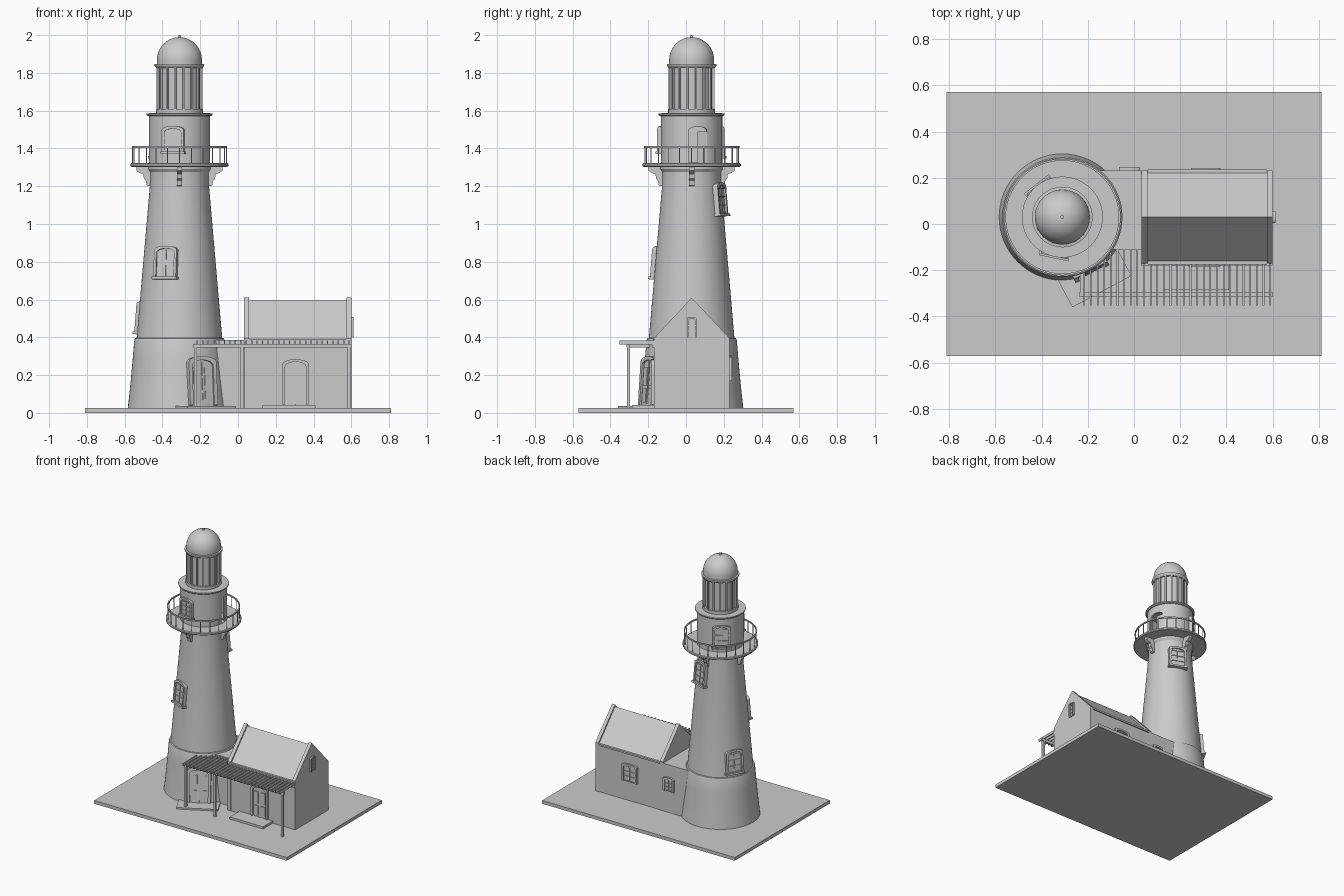
import bpy, bmesh, math
from mathutils import Matrix, Vector

if "Cube" in bpy.data.objects:
    bpy.data.objects.remove(bpy.data.objects["Cube"])

CX, CY = -0.31, 0.03          # tower axis


def finish(name, bm, smooth=False, mat=None):
    bmesh.ops.recalc_face_normals(bm, faces=bm.faces[:])
    me = bpy.data.meshes.new(name)
    bm.to_mesh(me)
    bm.free()
    ob = bpy.data.objects.new(name, me)
    bpy.context.collection.objects.link(ob)
    if mat is not None:
        ob.matrix_world = mat
    if smooth:
        bpy.ops.object.select_all(action='DESELECT')
        ob.select_set(True)
        bpy.context.view_layer.objects.active = ob
        bpy.ops.object.shade_smooth_by_angle(angle=math.radians(30))
    return ob


def add_box(bm, x0, x1, y0, y1, z0, z1, m=Matrix()):
    t = Matrix.Translation(((x0 + x1) / 2, (y0 + y1) / 2, (z0 + z1) / 2))
    s = Matrix.Diagonal((x1 - x0, y1 - y0, z1 - z0, 1))
    bmesh.ops.create_cube(bm, size=1, matrix=m @ t @ s)


def box(name, *b, mat=None):
    bm = bmesh.new()
    add_box(bm, *b)
    return finish(name, bm, mat=mat)


def lathe(name, prof, seg=64, closed=False):
    """Spin (radius, z) points round the tower axis."""
    bm = bmesh.new()
    vs = [bm.verts.new((r, 0, z)) for r, z in prof]
    n = len(vs)
    es = [bm.edges.new((vs[i], vs[(i + 1) % n])) for i in range(n if closed else n - 1)]
    bmesh.ops.spin(bm, geom=vs + es, axis=(0, 0, 1), cent=(0, 0, 0),
                   angle=2 * math.pi, steps=seg, use_duplicate=False)
    bmesh.ops.remove_doubles(bm, verts=bm.verts[:], dist=1e-5)
    return finish(name, bm, True, Matrix.Translation((CX, CY, 0)))


def add_prism(bm, pts, vec):
    f = bm.faces.new([bm.verts.new(p) for p in pts])
    g = bmesh.ops.extrude_face_region(bm, geom=[f], use_keep_orig=True)
    bmesh.ops.translate(bm, vec=vec, verts=[v for v in g['geom'] if isinstance(v, bmesh.types.BMVert)])


def arch(w, h, rise, y, z0=0.0, n=10):
    """Arched outline in the xz plane, open end at the bottom."""
    pts = [Vector((-w / 2, y, z0))]
    for i in range(n + 1):
        a = math.pi * (1 - i / n)
        pts.append(Vector((w / 2 * math.cos(a), y, h - rise + rise * math.sin(a))))
    return pts + [Vector((w / 2, y, z0))]


def place(az, r, z, tilt=0.0):
    a = math.radians(az)
    return (Matrix.Translation((CX + r * math.cos(a), CY + r * math.sin(a), z))
            @ Matrix.Rotation(a + math.pi / 2, 4, 'Z') @ Matrix.Rotation(-tilt, 4, 'X'))


def opening(name, mat, w, h, rise=0.02, f=0.014, door=False, sill=True):
    """Arched frame, inset leaf, glazing bars or door panels, and a sill."""
    bm = bmesh.new()
    o, i = arch(w + 2 * f, h + f, rise, -0.014), arch(w, h, rise, -0.014)
    for k in range(len(o) - 1):
        add_prism(bm, [o[k], o[k + 1], i[k + 1], i[k]], (0, 0.035, 0))
    bmesh.ops.remove_doubles(bm, verts=bm.verts[:], dist=1e-5)
    add_prism(bm, arch(w, h, rise, -0.003), (0, 0.02, 0))
    s = h - rise
    add_box(bm, -0.003, 0.003, -0.008, 0, 0, h - 0.002)
    if door:
        for sx in (-1, 1):
            for a, b in ((0.06, 0.42), (0.5, 0.95)):
                x = sorted((sx * w * 0.1, sx * w * 0.42))
                add_box(bm, x[0], x[1], -0.008, 0, a * s, b * s)
    else:
        for t in (0.0, 1 / 3, 2 / 3, 1.0):
            add_box(bm, -w / 2, w / 2, -0.008, 0, t * s, t * s + 0.005)
    if sill:
        add_box(bm, -w / 2 - f - 0.006, w / 2 + f + 0.006, -0.022, 0.02, -0.014, 0)
    return finish(name, bm, mat=mat)


# Ground slab
box("ground_slab", -0.81, 0.81, -0.57, 0.57, 0, 0.025)

# Tower: flared plinth and tapering shaft
lathe("tower_base", [(0, 0.02), (0.274, 0.02), (0.265, 0.1), (0.256, 0.19), (0.247, 0.29),
                     (0.239, 0.385), (0.235, 0.395), (0.22, 0.398)])
lathe("tower_shaft", [(0.227, 0.39), (0.155, 1.22), (0.155, 1.275), (0.165, 1.29), (0.165, 1.306)])

# Gallery deck, rail and brackets
lathe("gallery_deck", [(0, 1.303), (0.255, 1.303), (0.26, 1.308), (0.26, 1.318), (0.255, 1.322), (0, 1.322)])
lathe("gallery_rail", [(0.244, 1.403), (0.252, 1.403), (0.252, 1.413), (0.244, 1.413)], closed=True)
bm = bmesh.new()
for k in range(24):
    m = Matrix.Rotation(k * math.tau / 24, 4, 'Z') @ Matrix.Translation((0.248, 0, 1.362))
    bmesh.ops.create_cone(bm, cap_ends=True, segments=6, radius1=0.003, radius2=0.003, depth=0.09, matrix=m)
finish("gallery_balusters", bm, mat=Matrix.Translation((CX, CY, 0)))
bm = bmesh.new()
prof = [(0.13, 1.305), (0.228, 1.305), (0.228, 1.282), (0.212, 1.27), (0.192, 1.265),
        (0.188, 1.24), (0.178, 1.23), (0.174, 1.205), (0.165, 1.2), (0.13, 1.2)]
for k in range(4):
    m = Matrix.Rotation(k * math.pi / 2, 4, 'Z')
    add_prism(bm, [m @ Vector((r, -0.014, z)) for r, z in prof], m @ Vector((0, 0.028, 0)))
finish("gallery_brackets", bm, mat=Matrix.Translation((CX, CY, 0)))

# Watch room: hollow drum with an open doorway
room = lathe("watch_room", [(0.162, 1.315), (0.162, 1.575), (0.145, 1.575), (0.145, 1.315)], closed=True)
bm = bmesh.new()
add_prism(bm, arch(0.1, 0.19, 0.02, -0.05), (0, 0.1, 0))
cutter = finish("doorway_cutter", bm, mat=place(12, 0.16, 1.325))
cutter.hide_render = True
cutter.hide_viewport = True
mod = room.modifiers.new("doorway", 'BOOLEAN')
mod.object = cutter
mod.solver = 'EXACT'
box("watch_room_door", 0.0, 0.05, -0.004, 0.004, 0.0, 0.165, mat=place(12, 0.15, 1.325))
lathe("watch_room_cornice", [(0, 1.572), (0.168, 1.572), (0.175, 1.578), (0.175, 1.586), (0, 1.59)])
opening("watch_room_window_front", place(-102, 0.16, 1.385), 0.09, 0.12)
opening("watch_room_window_back", place(128, 0.16, 1.36), 0.095, 0.15)

# Lantern with mullions, and dome with finial
lathe("lantern_glass", [(0.112, 1.58), (0.112, 1.84)], 48)
lathe("lantern_foot", [(0.108, 1.585), (0.124, 1.585), (0.124, 1.61), (0.108, 1.61)], 48, True)
lathe("lantern_ring", [(0.1, 1.825), (0.122, 1.825), (0.131, 1.838), (0.131, 1.846), (0.1, 1.85)], 48, True)
bm = bmesh.new()
for k in range(16):
    add_box(bm, 0.105, 0.123, -0.005, 0.005, 1.59, 1.835, Matrix.Rotation((k + .5) * math.tau / 16, 4, 'Z'))
finish("lantern_mullions", bm, mat=Matrix.Translation((CX, CY, 0)))
dome = [(0.119 * math.cos(a), 1.868 + 0.121 * math.sin(a)) for a in [i * math.pi / 28 for i in range(14)]]
lathe("dome", [(0.119, 1.842)] + dome + [(0.008, 1.988), (0.008, 1.998), (0, 2.0)], 48)

# Tower windows, entrance door and its step
for name, az, z in (("front", -112, 0.72), ("back", 69, 1.055), ("side", 151, 0.43)):
    opening("tower_window_" + name, place(az, 0.227 - 0.0867 * (z - 0.39), z, 0.086), 0.1, 0.15)
opening("tower_door", place(-62, 0.265, 0.04, 0.07), 0.125, 0.24, 0.03, 0.02, True, False)
box("tower_door_step", -0.145, 0.145, -0.365, -0.1, 0.02, 0.037,
    mat=Matrix.Translation((CX, CY, 0)) @ Matrix.Rotation(math.radians(28), 4, 'Z'))

# Cottage body, gable parapets, eaves and link block
def gable(name, x0, x1, y0, y1, eave, ridge):
    b = bmesh.new()
    add_prism(b, [(x0, y0, 0.02), (x0, y1, 0.02), (x0, y1, eave), (x0, CY, ridge), (x0, y0, eave)],
              (x1 - x0, 0, 0))
    return finish(name, b)


gable("cottage", 0.04, 0.59, -0.168, 0.228, 0.38, 0.595)
gable("gable_wall_left", 0.032, 0.058, -0.17, 0.231, 0.395, 0.61)
gable("gable_wall_right", 0.575, 0.6, -0.17, 0.231, 0.395, 0.61)
box("eaves_front", 0.058, 0.575, -0.175, -0.16, 0.378, 0.39)
box("eaves_back", 0.058, 0.575, 0.22, 0.236, 0.378, 0.39)
box("link_block", -0.2, 0.035, -0.11, 0.231, 0.02, 0.387)

# Cottage door, step and windows
T = Matrix.Translation
opening("cottage_door", T((0.305, -0.17, 0.045)), 0.11, 0.225, 0.025, door=True, sill=False)
box("cottage_step", 0.13, 0.41, -0.285, -0.165, 0.02, 0.042)
back = Matrix.Rotation(math.pi, 4, 'Z')
opening("cottage_window_back", T((0.31, 0.229, 0.17)) @ back, 0.1, 0.12, 0.01, sill=False)
opening("link_window_back", T((-0.02, 0.232, 0.19)) @ back, 0.06, 0.09, 0.01, sill=False)
opening("gable_window", T((0.598, CY, 0.4)) @ Matrix.Rotation(math.pi / 2, 4, 'Z'), 0.035, 0.1, 0.01, 0.008, sill=False)

# Pergola: posts, beams and slats that stop at the nearest wall
bm = bmesh.new()
for x in (-0.225, 0.02, 0.588):
    add_box(bm, x - 0.008, x + 0.008, -0.313, -0.297, 0.02, 0.35)
finish("pergola_posts", bm)
bm = bmesh.new()
add_box(bm, -0.238, 0.602, -0.314, -0.296, 0.345, 0.366)
add_box(bm, -0.233, -0.217, -0.3, -0.18, 0.345, 0.366)
add_box(bm, 0.03, 0.6, -0.18, -0.166, 0.345, 0.366)
finish("pergola_beams", bm)
bm = bmesh.new()
for k in range(29):
    x = -0.215 + k * 0.0287
    wall = -0.165
    if x < 0.03:
        wall = min(-0.108, CY - math.sqrt(max(0.236 ** 2 - (x - CX) ** 2, 0)))
    add_box(bm, x - 0.0035, x + 0.0035, -0.352, wall, 0.363, 0.383)
finish("pergola_slats", bm)
